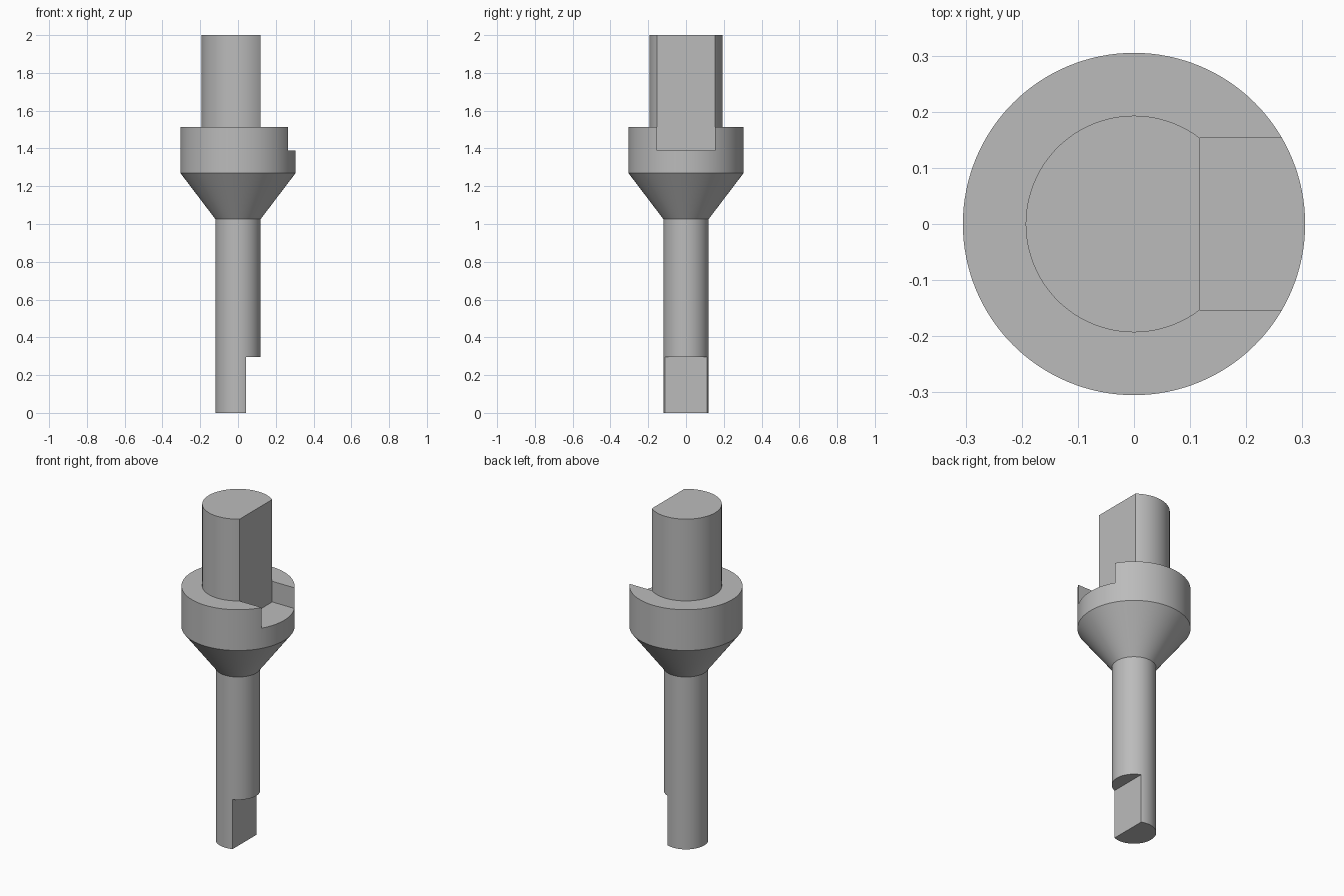
import bpy
import bmesh
import math
from mathutils import Matrix, Vector

cube = bpy.data.objects.get("Cube")
if cube:
    bpy.data.objects.remove(cube, do_unlink=True)

grey = bpy.data.materials.new("plain grey")
grey.use_nodes = True
colour = (0.5, 0.5, 0.5, 1)
grey.diffuse_color = colour
grey.node_tree.nodes["Principled BSDF"].inputs["Base Color"].default_value = colour


def add_object(name, bm):
    mesh = bpy.data.meshes.new(name)
    bmesh.ops.recalc_face_normals(bm, faces=bm.faces)
    bm.to_mesh(mesh)
    bm.free()
    mesh.materials.append(grey)
    obj = bpy.data.objects.new(name, mesh)
    bpy.context.collection.objects.link(obj)
    return obj


def turned(name, profile, sides=128):
    """Closed solid turned round z from (radius, height) pairs."""
    bm = bmesh.new()
    rings = []
    for r, z in profile:
        angles = [math.tau * i / sides for i in range(sides)]
        rings.append([bm.verts.new((r * math.cos(a), r * math.sin(a), z)) for a in angles])
    for low, high in zip(rings, rings[1:]):
        for i in range(sides):
            j = (i + 1) % sides
            bm.faces.new((low[i], low[j], high[j], high[i]))
    bm.faces.new(rings[0])
    bm.faces.new(rings[-1])
    return add_object(name, bm)


def cut(target, name, low, high):
    """Remove the box between two corners from the target."""
    low, high = Vector(low), Vector(high)
    bm = bmesh.new()
    place = Matrix.Translation((low + high) / 2) @ Matrix.Diagonal((*(high - low), 1))
    bmesh.ops.create_cube(bm, size=1, matrix=place)
    cutter = add_object(name, bm)
    cutter.hide_render = True
    mod = target.modifiers.new(name, 'BOOLEAN')
    mod.operation = 'DIFFERENCE'
    mod.solver = 'EXACT'
    mod.object = cutter
    bpy.ops.object.modifier_apply(modifier=name)
    bpy.data.objects.remove(cutter, do_unlink=True)


# Stepped shaft: thin stem, cone, collar and thick upper stem
shaft = turned("stepped_shaft", [
    (0.12, 0), (0.12, 1.026), (0.305, 1.27),
    (0.305, 1.513), (0.193, 1.513), (0.193, 2)])
bpy.context.view_layer.objects.active = shaft
shaft.select_set(True)

# Flat on the upper stem, running down into a slot in the collar
cut(shaft, "upper_flat_cutter", (0.118, -0.1535, 1.39), (0.5, 0.1535, 2.2))
# Flat at the foot of the thin stem
cut(shaft, "lower_flat_cutter", (0.043, -0.3, -0.2), (0.5, 0.3, 0.295))

bpy.ops.object.shade_smooth_by_angle(angle=math.radians(25))
